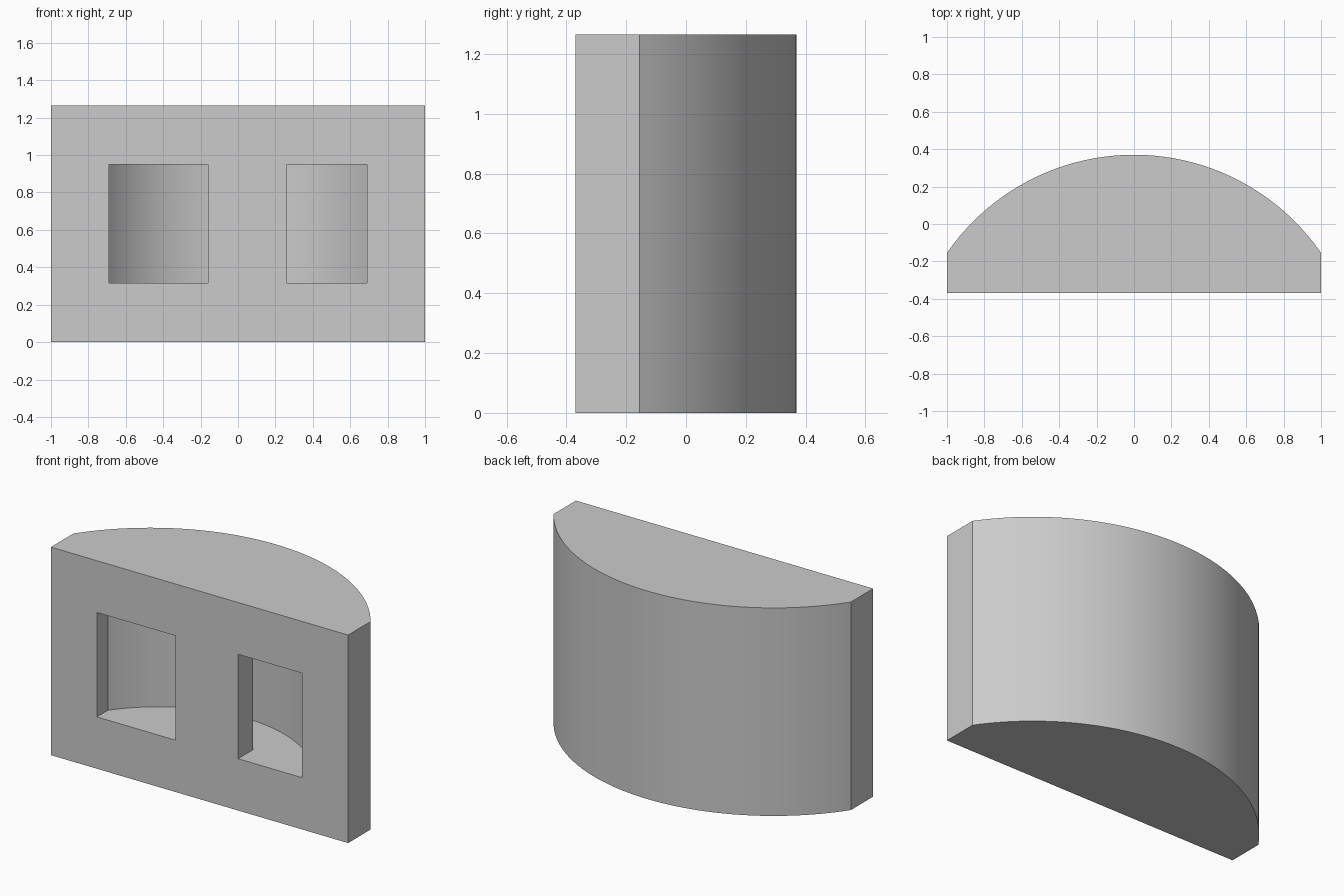
import bpy
import bmesh
import math

cube = bpy.data.objects.get("Cube")
if cube:
    bpy.data.objects.remove(cube, do_unlink=True)

HEIGHT = 1.265
FRONT = -0.37

grey = bpy.data.materials.new("light grey")
grey.use_nodes = True
colour = (0.6, 0.6, 0.6, 1)
grey.diffuse_color = colour
grey.node_tree.nodes["Principled BSDF"].inputs["Base Color"].default_value = colour


def arc(half_width, side_y, apex_y, steps):
    """Shallow arc from +x to -x bulging towards the back."""
    rise = apex_y - side_y
    radius = (half_width ** 2 + rise ** 2) / (2 * rise)
    sweep = math.asin(half_width / radius)
    angles = [sweep - 2 * sweep * i / steps for i in range(steps + 1)]
    return [(radius * math.sin(a), apex_y - radius + radius * math.cos(a))
            for a in angles]


def prism(name, profile, bottom, top):
    """Extrude a plan outline upwards."""
    bm = bmesh.new()
    base = bm.faces.new([bm.verts.new((x, y, bottom)) for x, y in profile])
    grown = bmesh.ops.extrude_face_region(bm, geom=[base])["geom"]
    verts = [v for v in grown if isinstance(v, bmesh.types.BMVert)]
    bmesh.ops.translate(bm, verts=verts, vec=(0, 0, top - bottom))
    bmesh.ops.recalc_face_normals(bm, faces=bm.faces)
    mesh = bpy.data.meshes.new(name)
    bm.to_mesh(mesh)
    bm.free()
    mesh.materials.append(grey)
    obj = bpy.data.objects.new(name, mesh)
    bpy.context.collection.objects.link(obj)
    return obj


# Solid body: flat front, short straight sides, bowed back
body = prism("curved_body",
             [(-1, FRONT), (1, FRONT)] + arc(1, -0.155, 0.37, 64), 0, HEIGHT)

# Hollow chamber with two front openings and a post left between them
post_left, post_right, post_back = -0.16, 0.26, -0.227
outside = FRONT - 0.1
openings = [(-0.69, outside), (post_left, outside), (post_left, post_back),
            (post_right, post_back), (post_right, outside), (0.69, outside)]
cutter = prism("chamber_cutter", openings + arc(0.69, -0.265, 0.087, 48), 0.315, 0.95)
cutter.hide_render = True

cut = body.modifiers.new("chamber", 'BOOLEAN')
cut.operation = 'DIFFERENCE'
cut.solver = 'EXACT'
cut.object = cutter

# Bake the cut, then smooth the curved walls only
bpy.ops.object.select_all(action='DESELECT')
body.select_set(True)
bpy.context.view_layer.objects.active = body
bpy.ops.object.modifier_apply(modifier=cut.name)
bpy.data.objects.remove(cutter, do_unlink=True)
bpy.ops.object.shade_smooth_by_angle(angle=math.radians(20))
